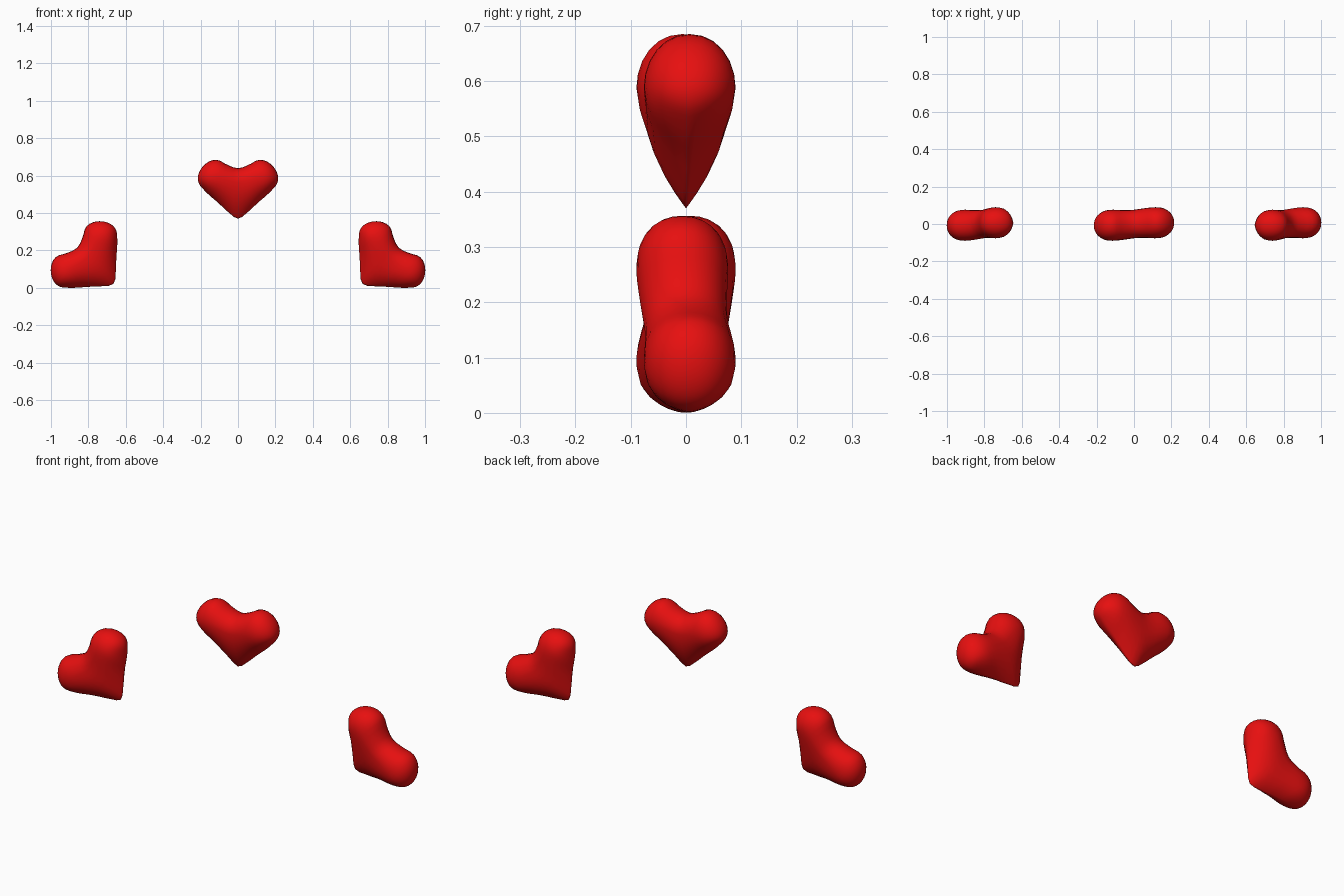
import bpy, bmesh, math

if "Cube" in bpy.data.objects:
    bpy.data.objects.remove(bpy.data.objects["Cube"])

red = bpy.data.materials.new("heart red")
red.diffuse_color = (0.8, 0.005, 0.005, 1)
red.use_nodes = True
red.node_tree.nodes["Principled BSDF"].inputs["Base Color"].default_value = red.diffuse_color

# Half profiles from the middle to the side, heights measured from the tip
HALF_WIDTH = 0.215
TOP = [0.270, 0.287, 0.314, 0.307, 0.281, 0.248, 0.215]
BOTTOM = [0.0, 0.038, 0.086, 0.124, 0.158, 0.185, 0.215]
WIDEST = [0.195, 0.205, 0.217, 0.218, 0.218, 0.217, 0.215]
DEPTH = [0.076, 0.079, 0.083, 0.079, 0.061, 0.034, 0.0]


def curve(table, u):
    """Smooth value of a mirrored table at u in 0..1."""
    f = u * (len(table) - 1)
    i = min(int(f), len(table) - 2)
    t = f - i
    b, c = table[i], table[i + 1]
    a = table[abs(i - 1)]
    d = table[i + 2] if i + 2 < len(table) else 2 * c - b
    return b + 0.5 * t * (c - a + t * (2*a - 5*b + 4*c - d + t * (3*(b - c) + d - a)))


def heart(name, tip, angle, scale):
    slices, sides = 28, 24
    bm = bmesh.new()
    rings = []
    for i in range(slices + 1):
        s = 2 * i / slices - 1
        u = abs(s)
        x = HALF_WIDTH * math.sin(s * math.pi / 2)
        top, bottom, mid, depth = (curve(t, u) for t in (TOP, BOTTOM, WIDEST, DEPTH))
        taper = 1 + (1 - u)          # sharper wedge towards the tip
        ring = []
        for j in range(sides):
            a = 2 * math.pi * j / sides
            c, n = math.cos(a), math.sin(a)
            power = 0.95 if n >= 0 else taper
            y = math.copysign(depth * abs(c) ** power, c) if abs(c) > 1e-6 else 0
            z = mid + n * ((top - mid) if n >= 0 else (mid - bottom))
            # the two lobes sit slightly apart in depth
            y += 0.007 * math.tanh(x / 0.06) * min(1, z / 0.2)
            # turn about the tip
            px = (x * math.cos(angle) - z * math.sin(angle)) * scale
            pz = (x * math.sin(angle) + z * math.cos(angle)) * scale
            ring.append(bm.verts.new((px + tip[0], y, pz + tip[1])))
        rings.append(ring)
    for r, q in zip(rings, rings[1:]):
        for j in range(sides):
            k = (j + 1) % sides
            bm.faces.new((r[j], q[j], q[k], r[k]))
    bmesh.ops.remove_doubles(bm, verts=bm.verts, dist=0.0005)
    bmesh.ops.recalc_face_normals(bm, faces=bm.faces)
    for f in bm.faces:
        f.smooth = True
    mesh = bpy.data.meshes.new(name)
    bm.to_mesh(mesh)
    bm.free()
    mesh.materials.append(red)
    bpy.context.collection.objects.link(bpy.data.objects.new(name, mesh))


# Upright heart in the middle, tilted hearts either side
heart("middle_heart", (0, 0.37), 0, 1)
heart("left_heart", (-0.666, 0.021), math.radians(45), 1.015)
heart("right_heart", (0.666, 0.021), math.radians(-45), 1.015)
